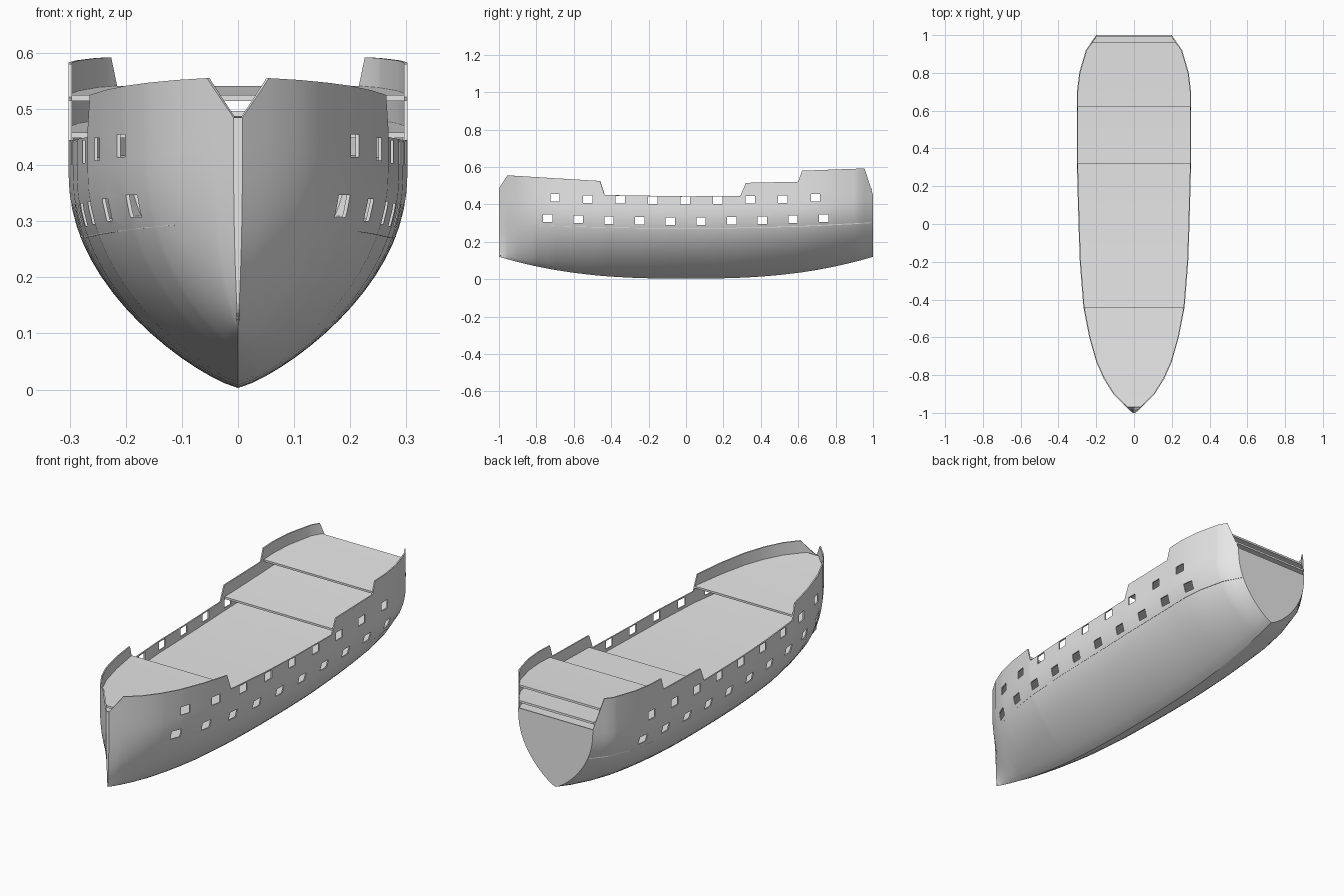
import bpy, bmesh, math

cube = bpy.data.objects.get("Cube")
if cube:
    bpy.data.objects.remove(cube, do_unlink=True)

grey = bpy.data.materials.new("plain_grey")
grey.use_nodes = True
grey.diffuse_color = (0.8, 0.8, 0.8, 1)
grey.node_tree.nodes["Principled BSDF"].inputs["Base Color"].default_value = (0.8, 0.8, 0.8, 1)

# Half beam and rail height along the length
BEAM = [(-1, .008), (-.97, .04), (-.9, .11), (-.82, .16), (-.73, .2), (-.6, .237),
        (-.44, .268), (-.2, .287), (0, .294), (.3, .302), (.7, .302), (.8, .29),
        (.92, .255), (1, .2)]
RAIL = [(-1, .485), (-.955, .555), (-.46, .525), (-.435, .45), (0, .443), (.29, .445),
        (.32, .515), (.6, .521), (.62, .58), (.955, .592), (1, .45)]
LOWER_ROWS, UPPER_ROWS = 16, 3


def lerp(points, y):
    for (a, u), (b, v) in zip(points, points[1:]):
        if y <= b:
            return u + (v - u) * (y - a) / (b - a)
    return points[-1][1]


def keel_z(y):
    return .003 + .117 * abs(y) ** 2.6


def wale_z(y):
    return .38 + .05 * y * y


def half_width(y, z):
    t = (z - keel_z(y)) / (wale_z(y) - keel_z(y))
    t = min(max(t, 0), 1)
    return lerp(BEAM, y) * math.sin(math.pi / 2 * t ** .77)


def stations(y0, y1):
    ys = {y for y, _ in BEAM + RAIL} | {i / 10 for i in range(-9, 10)} | {y0, y1}
    return sorted(y for y in ys if y0 <= y <= y1)


def finish(name, bm):
    mesh = bpy.data.meshes.new(name)
    bm.to_mesh(mesh)
    bm.free()
    mesh.materials.append(grey)
    obj = bpy.data.objects.new(name, mesh)
    bpy.context.collection.objects.link(obj)
    return obj


def thicken(obj, depth):
    mod = obj.modifiers.new("thickness", 'SOLIDIFY')
    mod.thickness = depth
    mod.offset = -1


# Hull shell: two lofted sides, flat stem and transom
bm = bmesh.new()
left, right = [], []
for y in stations(-1, 1):
    k, w, top = keel_z(y), wale_z(y), lerp(RAIL, y)
    heights = [k + (w - k) * (i / LOWER_ROWS) ** 1.4 for i in range(1, LOWER_ROWS + 1)]
    heights += [w + (top - w) * i / UPPER_ROWS for i in range(1, UPPER_ROWS + 1)]
    keel = bm.verts.new((0, y, k))
    for side, s in ((left, 1), (right, -1)):
        side.append([keel] + [bm.verts.new((s * half_width(y, z), y, z)) for z in heights])
for side, flip in ((left, False), (right, True)):
    for a, b in zip(side, side[1:]):
        for j in range(len(a) - 1):
            quad = [a[j], b[j], b[j + 1], a[j + 1]]
            bm.faces.new(quad[::-1] if flip else quad)
l, r = left[0], right[0]
bm.faces.new((l[0], l[1], r[1]))
for j in range(1, len(l) - 1):
    bm.faces.new((r[j], l[j], l[j + 1], r[j + 1]))
bm.faces.new(right[-1] + left[-1][:0:-1])
hull = finish("hull", bm)
thicken(hull, .006)

# Two rows of gun ports cut through both sides
bm = bmesh.new()
ports = [(-.74 + .164 * i, .31) for i in range(10)] + [(-.7 + .174 * i, .42) for i in range(9)]
for y, z in ports:
    made = bmesh.ops.create_cube(bm, size=1)["verts"]
    bmesh.ops.scale(bm, vec=(1, .05, .04), verts=made)
    bmesh.ops.translate(bm, vec=(0, y, z + .03 * y * y), verts=made)
cutter = finish("port_cutter", bm)
cutter.hide_render = True
cut = hull.modifiers.new("ports", 'BOOLEAN')
cut.operation = 'DIFFERENCE'
cut.solver = 'EXACT'
cut.use_self = True
cut.object = cutter
bpy.context.view_layer.update()
graph = bpy.context.evaluated_depsgraph_get()
baked = bpy.data.meshes.new_from_object(hull.evaluated_get(graph))
hull.modifiers.clear()
hull.data = baked
bpy.data.objects.remove(cutter, do_unlink=True)

# Smooth the hull, keeping its edges sharp
bpy.ops.object.select_all(action='DESELECT')
hull.select_set(True)
bpy.context.view_layer.objects.active = hull
bpy.ops.object.shade_smooth_by_angle(angle=math.radians(25))


# Decks: thin sheets that follow the sheer and meet the hull sides
def deck(name, y0, y1, z0):
    bm = bmesh.new()
    rows = []
    for y in stations(y0, y1):
        z = z0 + .03 * y * y
        w = max(half_width(y, z) - .003, .002)
        rows.append([bm.verts.new((s * w, y, z)) for s in (-1, 1)])
    for a, b in zip(rows, rows[1:]):
        bm.faces.new((a[0], a[1], b[1], b[0]))
    thicken(finish(name, bm), .01)


deck("lower_deck", -.97, .995, .28)
deck("main_deck", -.97, .995, .388)
deck("foredeck", -.97, -.44, .468)
deck("quarterdeck", .32, .995, .455)
deck("poop_deck", .62, .96, .513)
